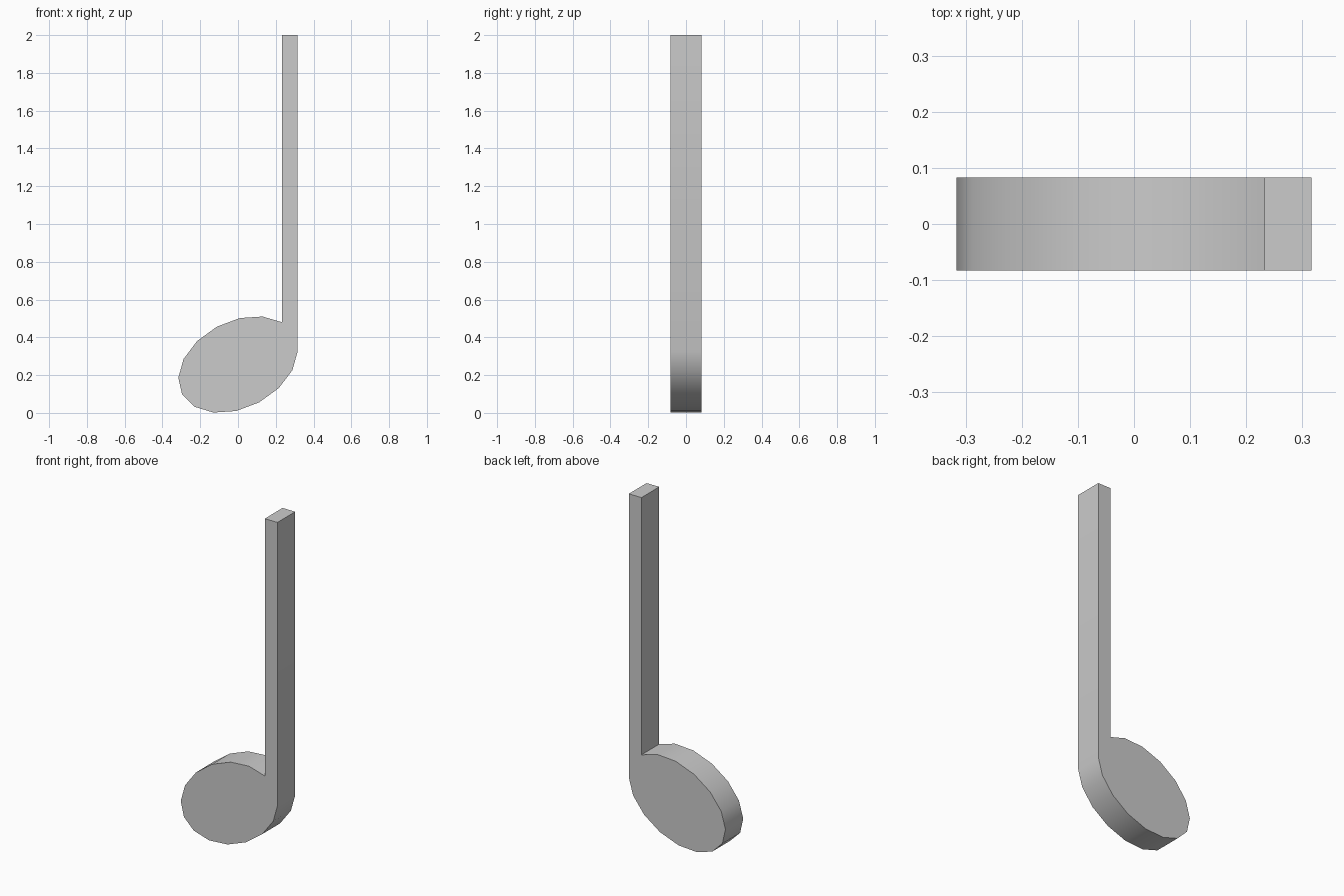
import bpy, bmesh
from math import cos, sin, pi

if "Cube" in bpy.data.objects:
    bpy.data.objects.remove(bpy.data.objects["Cube"])

HALF_DEPTH = 0.083
CENTRE_Z = 0.256
HEIGHT = 2.0
STEM_LEFT = 0.233
SIDES = 16


def head_point(i):
    """Corner i of the slanted 16-sided oval head."""
    a = 2 * pi * i / SIDES
    return (0.316 * cos(a) + 0.01 * sin(a),
            CENTRE_Z + 0.07 * cos(a) + 0.246 * sin(a))


# Outline: oval head from the stem's left foot round to its right foot, then the stem
outline = [(STEM_LEFT, 0.48)] + [head_point(i) for i in range(3, SIDES + 1)]
outline += [(outline[-1][0], HEIGHT), (STEM_LEFT, HEIGHT)]

# Extrude the outline through the depth
bm = bmesh.new()
front = bm.faces.new([bm.verts.new((x, -HALF_DEPTH, z)) for x, z in outline])
extruded = bmesh.ops.extrude_face_region(bm, geom=[front], use_keep_orig=True)
back_verts = [g for g in extruded["geom"] if isinstance(g, bmesh.types.BMVert)]
bmesh.ops.translate(bm, verts=back_verts, vec=(0, 2 * HALF_DEPTH, 0))
bmesh.ops.recalc_face_normals(bm, faces=bm.faces)

mesh = bpy.data.meshes.new("music_note")
bm.to_mesh(mesh)
bm.free()
note = bpy.data.objects.new("music_note", mesh)
bpy.context.collection.objects.link(note)

# Smooth rim with crisp front and back edges
bpy.context.view_layer.objects.active = note
note.select_set(True)
bpy.ops.object.shade_smooth_by_angle(angle=pi / 5)
